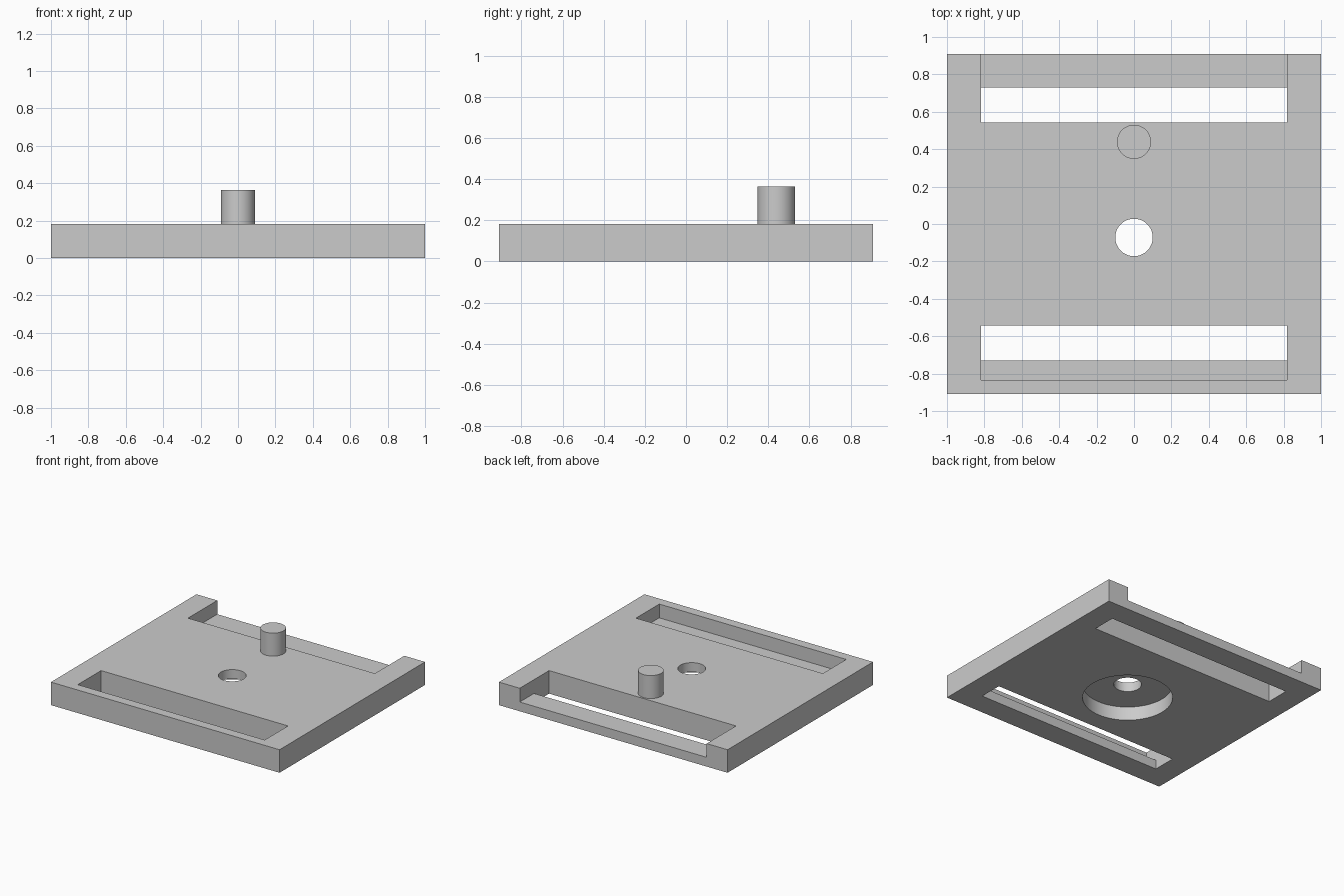
import bpy
import bmesh
import math

old = bpy.data.objects.get("Cube")
if old:
    bpy.data.objects.remove(old, do_unlink=True)

grey = bpy.data.materials.new("light_grey")
grey.use_nodes = True
colour = (0.6, 0.6, 0.6, 1)
grey.diffuse_color = colour
grey.node_tree.nodes["Principled BSDF"].inputs["Base Color"].default_value = colour

WIDTH, DEPTH, HEIGHT = 2.0, 1.818, 0.182
LEDGE = 0.073      # thickness left under the stepped slots
SLOT_HALF = 0.818  # half length of the slots


def prism(name, profile, half):
    """Extrude a (y, z) profile along x from -half to half."""
    bm = bmesh.new()
    face = bm.faces.new([bm.verts.new((-half, y, z)) for y, z in profile])
    ext = bmesh.ops.extrude_face_region(bm, geom=[face])["geom"]
    verts = [v for v in ext if isinstance(v, bmesh.types.BMVert)]
    bmesh.ops.translate(bm, verts=verts, vec=(2 * half, 0, 0))
    bmesh.ops.recalc_face_normals(bm, faces=bm.faces)
    mesh = bpy.data.meshes.new(name)
    bm.to_mesh(mesh)
    bm.free()
    obj = bpy.data.objects.new(name, mesh)
    bpy.context.collection.objects.link(obj)
    obj.data.materials.append(grey)
    return obj


def cylinder(name, radius, y, low, high):
    bpy.ops.mesh.primitive_cylinder_add(
        vertices=64, radius=radius, depth=high - low, location=(0, y, (low + high) / 2))
    obj = bpy.context.object
    obj.name = name
    obj.data.materials.append(grey)
    return obj


def stepped_slot(name, inner, step, outer):
    """Open slot from inner to step, shallow pocket from step to outer."""
    return prism(name, [(inner, -0.1), (step, -0.1), (step, LEDGE),
                        (outer, LEDGE), (outer, 0.4), (inner, 0.4)], SLOT_HALF)


# Base plate
d = DEPTH / 2
plate = prism("base_plate", [(-d, 0), (d, 0), (d, HEIGHT), (-d, HEIGHT)], WIDTH / 2)

# Slots, centre hole and the wide recess beneath it
cutters = [
    stepped_slot("back_slot_cutter", 0.543, 0.731, 1.1),
    stepped_slot("front_slot_cutter", -0.543, -0.729, -0.834),
    cylinder("recess_cutter", 0.325, -0.072, -0.1, 0.109),
    cylinder("hole_cutter", 0.1, -0.072, -0.2, 0.4),
]
for cutter in cutters:
    cutter.hide_render = True
    mod = plate.modifiers.new(cutter.name, "BOOLEAN")
    mod.operation = "DIFFERENCE"
    mod.solver = "EXACT"
    mod.object = cutter

bpy.context.view_layer.objects.active = plate
for mod in list(plate.modifiers):
    bpy.ops.object.modifier_apply(modifier=mod.name)
for cutter in cutters:
    bpy.data.objects.remove(cutter, do_unlink=True)

# Upright pin
pin = cylinder("pin", 0.091, 0.439, HEIGHT, 0.364)

# Smooth round walls, keep edges sharp
bpy.ops.object.select_all(action="DESELECT")
for obj in (plate, pin):
    obj.select_set(True)
bpy.context.view_layer.objects.active = plate
bpy.ops.object.shade_smooth_by_angle(angle=math.radians(30))
